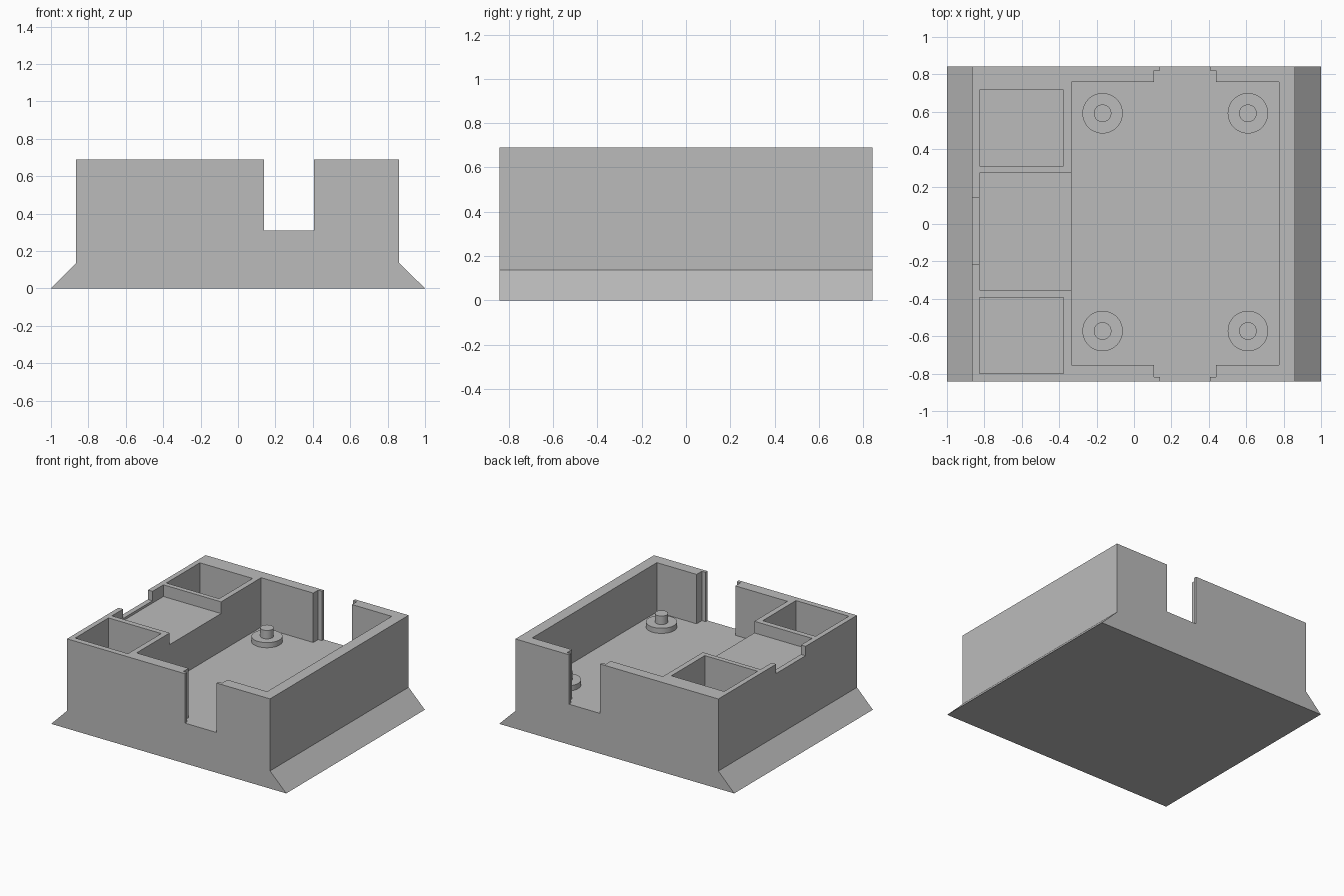
import bpy, bmesh

default = bpy.data.objects.get("Cube")
if default:
    bpy.data.objects.remove(default, do_unlink=True)

TOP, FLOOR, DEPTH = 0.69, 0.31, 0.842

grey = bpy.data.materials.new("plain grey")
grey.use_nodes = True
colour = (0.5, 0.5, 0.5, 1)
grey.diffuse_color = colour
grey.node_tree.nodes["Principled BSDF"].inputs["Base Color"].default_value = colour


def make_object(name, bm):
    bmesh.ops.recalc_face_normals(bm, faces=bm.faces)
    mesh = bpy.data.meshes.new(name)
    bm.to_mesh(mesh)
    bm.free()
    mesh.materials.append(grey)
    obj = bpy.data.objects.new(name, mesh)
    bpy.context.collection.objects.link(obj)
    return obj


def cut(target, name, x, y, bottom):
    """Cut an open-topped box out of the target."""
    bm = bmesh.new()
    bmesh.ops.create_cube(bm, size=1)
    ranges = (x, y, (bottom, TOP + 0.1))
    for v in bm.verts:
        v.co = [r[0] if c < 0 else r[1] for c, r in zip(v.co, ranges)]
    cutter = make_object(name, bm)
    cutter.hide_render = True
    mod = target.modifiers.new(name, "BOOLEAN")
    mod.operation, mod.solver, mod.object = "DIFFERENCE", "EXACT", cutter
    bpy.context.view_layer.objects.active = target
    bpy.ops.object.modifier_apply(modifier=name)
    bpy.data.objects.remove(cutter, do_unlink=True)


# Body with flared skirts along both sides
profile = [(-1, 0), (1, 0), (0.862, 0.136), (0.862, TOP), (-0.865, TOP), (-0.865, 0.136)]
bm = bmesh.new()
face = bm.faces.new([bm.verts.new((x, -DEPTH, z)) for x, z in profile])
swept = bmesh.ops.extrude_face_region(bm, geom=[face])["geom"]
bmesh.ops.translate(bm, vec=(0, 2 * DEPTH, 0),
                    verts=[v for v in swept if isinstance(v, bmesh.types.BMVert)])
case = make_object("case_body", bm)

# Main compartment, and the panel slots with their retaining lips
cut(case, "main_cavity", (-0.335, 0.776), (-0.754, 0.76), FLOOR)
cut(case, "panel_groove", (0.108, 0.438), (-0.818, 0.82), FLOOR)
cut(case, "panel_opening", (0.14, 0.406), (-1, 1), FLOOR)

# Side pockets, raised tray and cable notch
cut(case, "back_pocket", (-0.826, -0.377), (0.31, 0.716), FLOOR)
cut(case, "front_pocket", (-0.826, -0.377), (-0.798, -0.394), FLOOR)
cut(case, "tray_recess", (-0.826, -0.3), (-0.352, 0.273), 0.6)
cut(case, "cable_notch", (-0.9, -0.8), (-0.217, 0.14), 0.618)

# Mounting posts: a wide collar with a narrow pin
for side, x in (("left", 0.609), ("right", -0.168)):
    for end, y in (("back", 0.592), ("front", -0.572)):
        for part, radius, top in (("collar", 0.108, 0.35), ("pin", 0.047, 0.415)):
            bm = bmesh.new()
            base = FLOOR - 0.02
            bmesh.ops.create_cone(bm, cap_ends=True, segments=48, radius1=radius,
                                  radius2=radius, depth=top - base)
            bmesh.ops.translate(bm, verts=bm.verts, vec=(x, y, (top + base) / 2))
            post = make_object(f"{end}_{side}_post_{part}", bm)
            bpy.ops.object.select_all(action="DESELECT")
            post.select_set(True)
            bpy.context.view_layer.objects.active = post
            bpy.ops.object.shade_smooth_by_angle()
